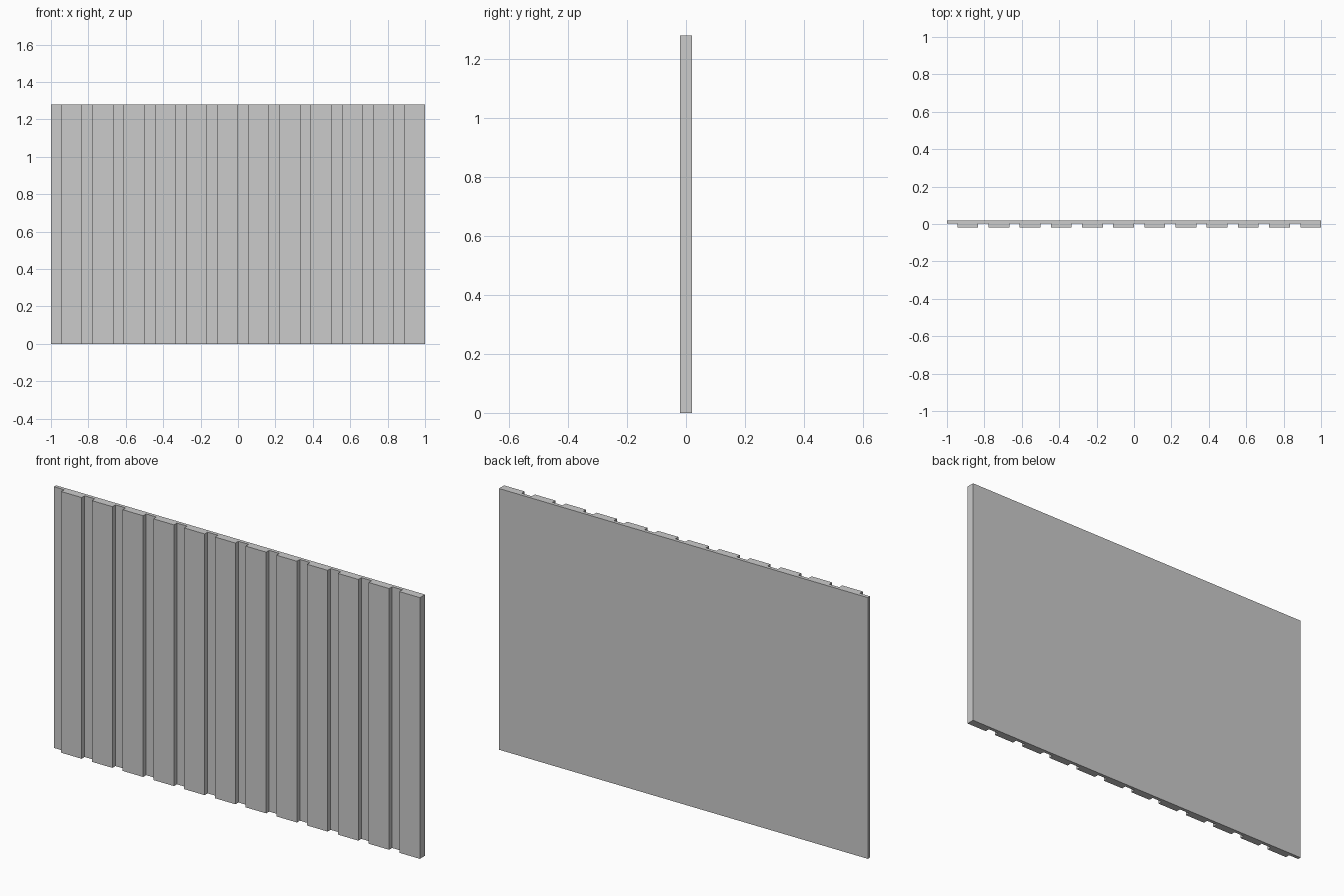
import bpy, bmesh

if "Cube" in bpy.data.objects:
    bpy.data.objects.remove(bpy.data.objects["Cube"])

HEIGHT = 1.28
RIBS = 12
PITCH = 2 / RIBS
GROOVE = PITCH / 3
BACK, FLOOR, FRONT = 0.02, 0.003, -0.02

# Ribbed cross-section: each period is a groove followed by a raised rib
profile = []
for i in range(RIBS):
    x = -1 + i * PITCH
    profile += [(x, FLOOR), (x + GROOVE, FLOOR),
                (x + GROOVE, FRONT), (x + PITCH, FRONT)]
profile += [(1, BACK), (-1, BACK)]

# Extrude the cross-section upwards into the panel
bm = bmesh.new()
base = bm.faces.new([bm.verts.new((x, y, 0)) for x, y in profile])
top = bmesh.ops.extrude_face_region(bm, geom=[base], use_keep_orig=True)
verts = [v for v in top["geom"] if isinstance(v, bmesh.types.BMVert)]
bmesh.ops.translate(bm, verts=verts, vec=(0, 0, HEIGHT))
bmesh.ops.recalc_face_normals(bm, faces=bm.faces)
bmesh.ops.triangulate(bm, faces=[f for f in bm.faces if len(f.verts) > 4])

mesh = bpy.data.meshes.new("ribbed_panel")
bm.to_mesh(mesh)
bm.free()
panel = bpy.data.objects.new("ribbed_panel", mesh)
bpy.context.collection.objects.link(panel)
